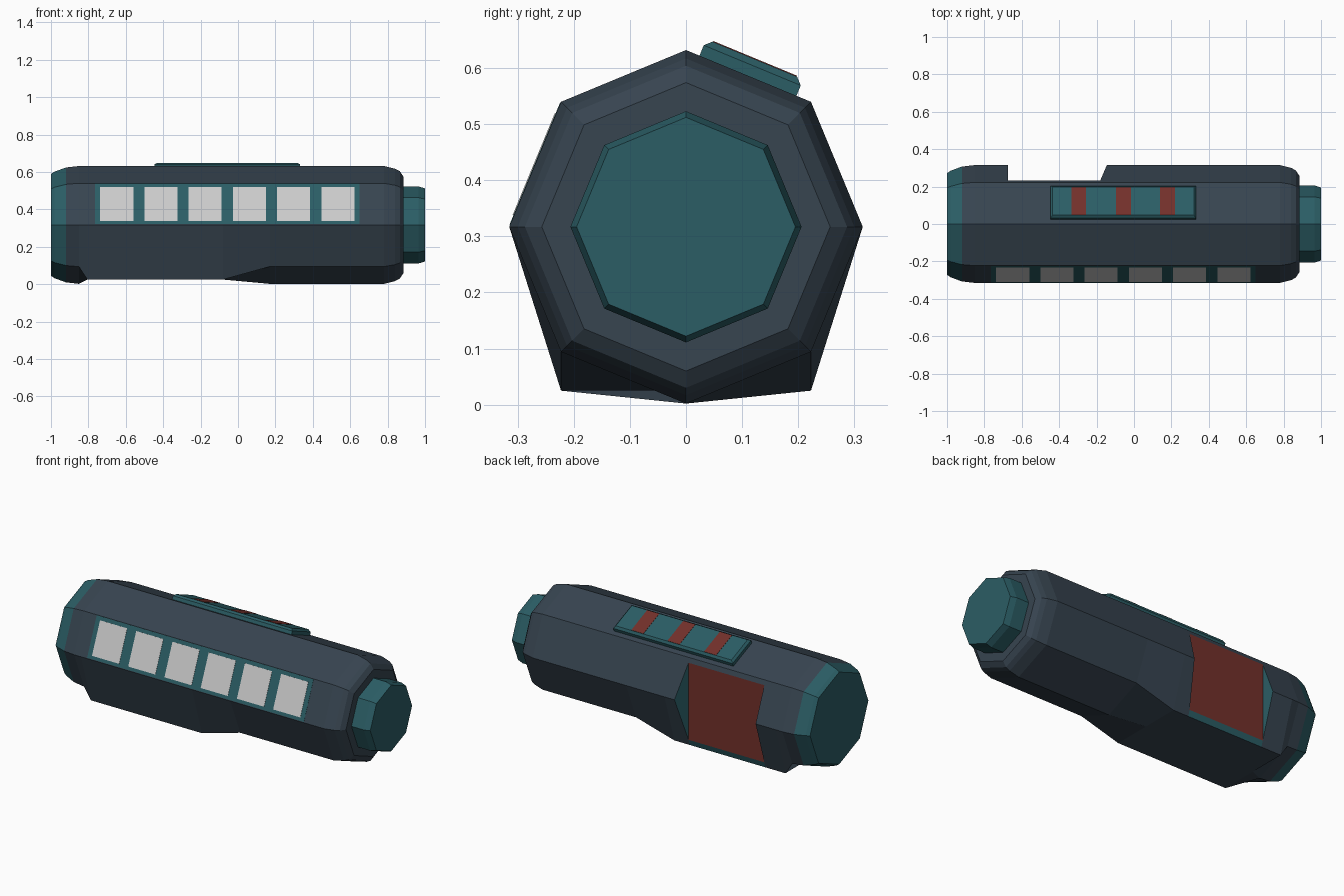
import bpy, bmesh, math
from mathutils import Vector

if "Cube" in bpy.data.objects:
    bpy.data.objects.remove(bpy.data.objects["Cube"])

CZ = 0.317   # height of the long axis


def material(name, rgb):
    m = bpy.data.materials.new(name)
    m.diffuse_color = (*rgb, 1)
    m.use_nodes = True
    m.node_tree.nodes["Principled BSDF"].inputs["Base Color"].default_value = m.diffuse_color
    return m


SLATE = material("slate", (0.038, 0.058, 0.08))
TEAL = material("teal", (0.024, 0.11, 0.13))
RED = material("dark_red", (0.17, 0.03, 0.024))


def finish(name, bm, mats):
    bmesh.ops.remove_doubles(bm, verts=bm.verts[:], dist=1e-5)
    bmesh.ops.recalc_face_normals(bm, faces=bm.faces[:])
    me = bpy.data.meshes.new(name)
    bm.to_mesh(me)
    bm.free()
    for m in mats:
        me.materials.append(m)
    ob = bpy.data.objects.new(name, me)
    bpy.context.collection.objects.link(ob)
    return ob


def loft(rings, pick):
    """Skin rings of equal size, cap both ends; pick(i, j) gives the material slot."""
    bm = bmesh.new()
    vs = [[bm.verts.new(p) for p in r] for r in rings]
    n = len(vs[0])
    for i in range(len(vs) - 1):
        for j in range(n):
            k = (j + 1) % n
            quad = [vs[i][j], vs[i][k], vs[i + 1][k], vs[i + 1][j]]
            f = bm.faces.new(quad)
            f.material_index = pick(i, j)
    bm.faces.new(vs[0]).material_index = pick(0, 0)
    bm.faces.new(vs[-1]).material_index = pick(len(vs) - 2, 0)
    return bm


def octagon(x, r):
    return [Vector((x, r * math.sin(k * math.pi / 4), CZ + r * math.cos(k * math.pi / 4)))
            for k in range(8)]


def body_ring(x, r, grip, cut):
    """Octagon with the back corner doubled, so it can open into a flat panel."""
    p = octagon(x, r)
    if grip:                       # lower corners drop to a flat base
        for k in (3, 4, 5):
            p[k].z = 0.025
    p.insert(3, p[2].copy())
    if cut:                        # slice the back corner off
        y = 0.2335
        for k, end in ((2, 1), (3, 4)):
            a, b = p[k], p[end]
            p[k] = a.lerp(b, (a.y - y) / (a.y - b.y))
    return p


# Main body: x, radius, flat base, back cut-out
R = 0.315
stations = [(-1, 0.272, 0, 0), (-0.98, 0.285, 0, 0), (-0.92, 0.307, 0, 0),
            (-0.85, R, 0, 0), (-0.805, R, 1, 0),
            (-0.675, R, 1, 0), (-0.675, R, 1, 1), (-0.18, R, 1, 1), (-0.145, R, 1, 0),
            (-0.08, R, 1, 0), (0.17, R, 0, 0),
            (0.77, R, 0, 0), (0.85, 0.287, 0, 0), (0.885, 0.257, 0, 0)]
stations[-3:-1] = [(0.78, R, 0, 0), (0.84, 0.3, 0, 0), (0.865, 0.287, 0, 0)]


def body_slot(i, j):
    a, b = stations[i], stations[i + 1]
    if b[0] <= -0.92:
        return 1
    if a[3] and b[3] and j in (2, 3):
        return 2 if j == 2 else 1
    if a[3] != b[3] and j == 2:
        return 1
    return 0


body_bm = loft([body_ring(*s) for s in stations], body_slot)
bmesh.ops.remove_doubles(body_bm, verts=body_bm.verts[:], dist=1e-5)
bmesh.ops.delete(body_bm, geom=[f for f in body_bm.faces if f.calc_area() < 1e-6],
                 context='FACES_ONLY')
finish("body", body_bm, [SLATE, TEAL, RED])

# End cap
cap = [(0.87, 0.206), (0.965, 0.206), (1.0, 0.195)]
finish("end_cap", loft([octagon(x, r) for x, r in cap], lambda i, j: 0), [TEAL])


def plate(bm, corner, along, normal, x0, x1, s0, s1, n0, n1, bevel=0.0):
    """Slab lying on a body facet; s runs across the facet, n outwards."""
    rings = [(n0, 0), (n1 - bevel, 0), (n1, bevel)] if bevel else [(n0, 0), (n1, 0)]
    vs = []
    for n, e in rings:
        vs.append([bm.verts.new(Vector((x, 0, 0)) + corner + along * s + normal * n)
                   for x, s in ((x0 + e, s0 + e), (x1 - e, s0 + e),
                                (x1 - e, s1 - e), (x0 + e, s1 - e))])
    for a, b in zip(vs, vs[1:]):
        for j in range(4):
            k = (j + 1) % 4
            bm.faces.new((a[j], a[k], b[k], b[j]))
    bm.faces.new(vs[0])
    bm.faces.new(vs[-1])


def facet(k):
    """Corner k of the octagon, direction to corner k+1 and outward normal."""
    p = octagon(0, R)
    along = (p[(k + 1) % 8] - p[k]).normalized()
    return p[k], along, Vector((0, -along.z, along.y))


SIDE = 2 * R * math.sin(math.pi / 8)

# Front window strip and six windows
front = facet(6)
bm = bmesh.new()
plate(bm, *front, -0.765, 0.65, 0.004, SIDE - 0.002, -0.005, 0.001)
finish("window_strip", bm, [TEAL])
bm = bmesh.new()
for i in range(6):
    x = -0.737 + 0.2365 * i
    plate(bm, *front, x, x + 0.177, 0.022, 0.218, -0.004, 0.0025)
finish("windows", bm, [])

# Raised clip on the upper back facet with three red bands
top = facet(0)
bm = bmesh.new()
plate(bm, *top, -0.447, 0.332, 0.026, 0.213, -0.005, 0.032, 0.012)
finish("clip_plate", bm, [TEAL])
bm = bmesh.new()
for x in (-0.335, -0.096, 0.14):
    plate(bm, *top, x, x + 0.079, 0.039, 0.2, 0.025, 0.0335)
finish("clip_bands", bm, [RED])
